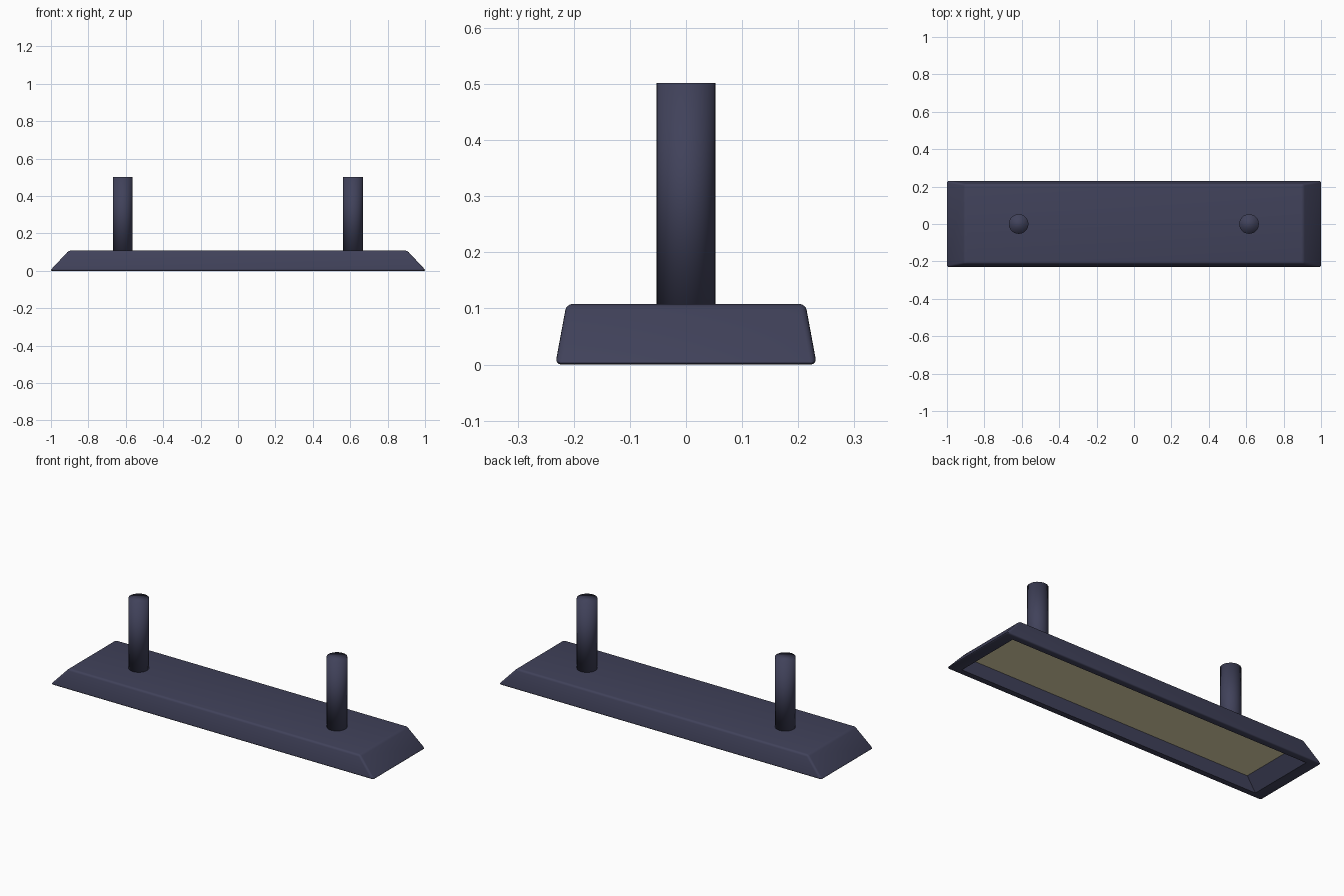
import bpy, bmesh, math

if "Cube" in bpy.data.objects:
    bpy.data.objects.remove(bpy.data.objects["Cube"])


def material(name, color):
    m = bpy.data.materials.new(name)
    m.diffuse_color = (*color, 1)
    m.use_nodes = True
    m.node_tree.nodes["Principled BSDF"].inputs["Base Color"].default_value = m.diffuse_color
    return m


def finish(bm, name, mat, angle=29):
    bmesh.ops.recalc_face_normals(bm, faces=bm.faces)
    mesh = bpy.data.meshes.new(name)
    bm.to_mesh(mesh)
    bm.free()
    obj = bpy.data.objects.new(name, mesh)
    bpy.context.collection.objects.link(obj)
    mesh.materials.append(mat)
    bpy.ops.object.select_all(action='DESELECT')
    obj.select_set(True)
    bpy.context.view_layer.objects.active = obj
    bpy.ops.object.shade_smooth_by_angle(angle=math.radians(angle))
    return obj


def ring(bm, x, y, z):
    return [bm.verts.new((sx * x, sy * y, z))
            for sx, sy in ((-1, -1), (1, -1), (1, 1), (-1, 1))]


dark = material("dark slate metal", (0.052, 0.054, 0.103))
cream = material("warm diffuser", (0.78, 0.70, 0.44))

# Housing: sloped tray, an even-walled shell open at the underside
bm = bmesh.new()
rings = [ring(bm, *r) for r in (
    (0.905, 0.213, 0.108),   # top
    (1.006, 0.233, 0.0),     # outer base
    (0.937, 0.193, 0.0),     # rim of recess
    (0.873, 0.179, 0.070))]  # recess ceiling
bm.faces.new(rings[0])
bm.faces.new(rings[-1])
for a, b in zip(rings, rings[1:]):
    for i in range(4):
        j = (i + 1) % 4
        bm.faces.new((a[i], a[j], b[j], b[i]))
outer = set(rings[0] + rings[1])
edges = [e for e in bm.edges if all(v in outer for v in e.verts)]
bmesh.ops.bevel(bm, geom=edges, offset=0.011, segments=4, profile=0.5,
                affect='EDGES', clamp_overlap=True)
finish(bm, "lamp_housing", dark)

# Diffuser plate against the recess ceiling
bm = bmesh.new()
bmesh.ops.create_cube(bm, size=1)
for v in bm.verts:
    v.co = (v.co.x * 1.746, v.co.y * 0.358, 0.070 + v.co.z * 0.005)
finish(bm, "diffuser_panel", cream)

# Two hanging rods with softly shaded ends
for side, x in (("left", -0.617), ("right", 0.615)):
    bm = bmesh.new()
    bmesh.ops.create_cone(bm, cap_ends=True, segments=32,
                          radius1=0.0525, radius2=0.0525, depth=0.402)
    bmesh.ops.translate(bm, verts=bm.verts, vec=(x, 0, 0.301))
    finish(bm, side + "_hanging_rod", dark, 180)
